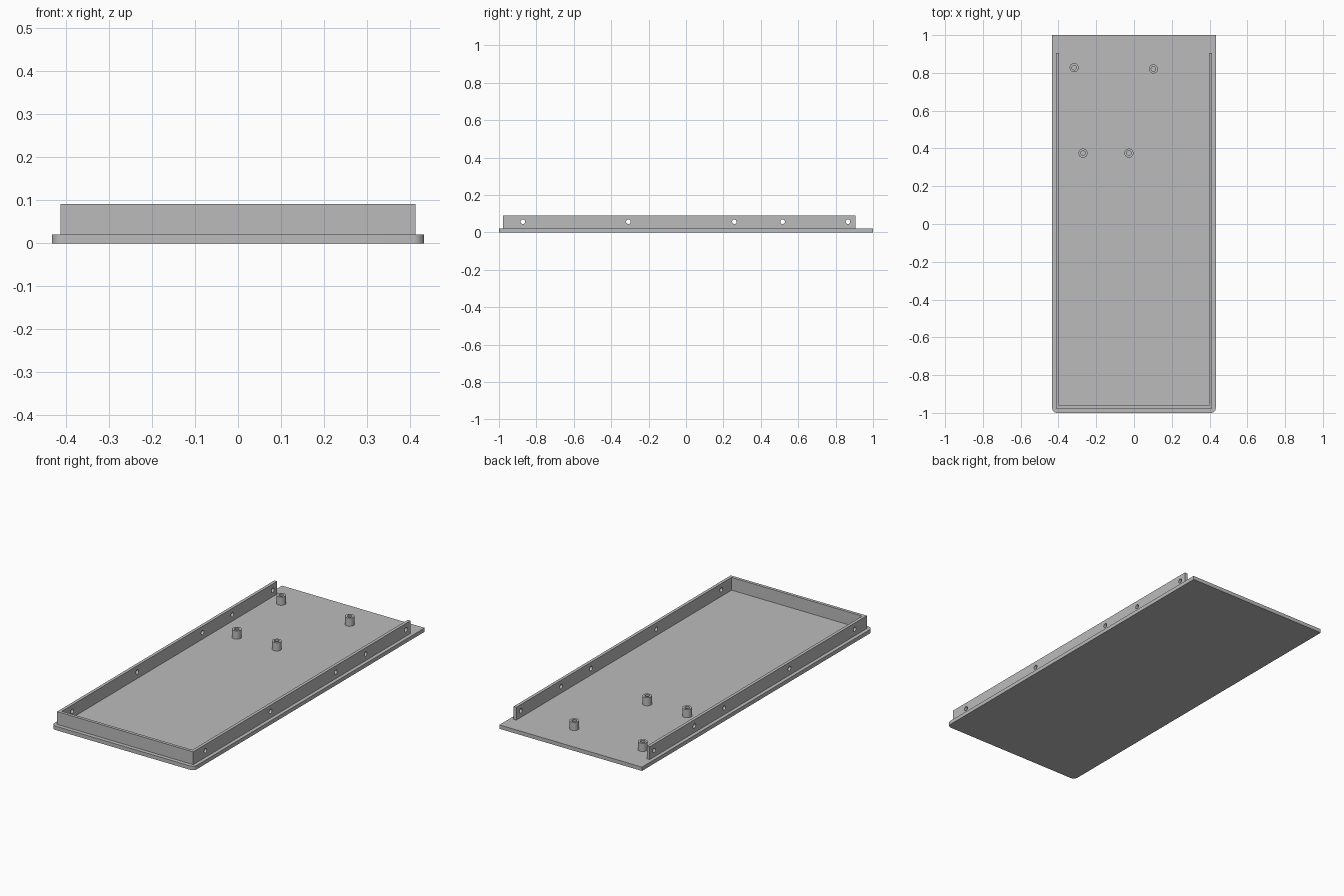
import bpy
import bmesh
from math import cos, sin, pi, radians
from mathutils import Matrix

cube = bpy.data.objects.get("Cube")
if cube:
    bpy.data.objects.remove(cube, do_unlink=True)

grey = bpy.data.materials.new("plain_grey")
grey.use_nodes = True
grey.diffuse_color = (0.5, 0.5, 0.5, 1)
grey.node_tree.nodes["Principled BSDF"].inputs["Base Color"].default_value = (0.5, 0.5, 0.5, 1)

HALF_X, HALF_Y, BASE_H = 0.433, 1.0, 0.021
WALL_X, WALL_FRONT, WALL_BACK, WALL_TOP, WALL_T = 0.413, -0.978, 0.905, 0.091, 0.017
HOLE_Z, HOLE_R = 0.057, 0.012
POST_R, POST_BORE, POST_H = 0.024, 0.012, 0.045


def finish(bm, name):
    bmesh.ops.recalc_face_normals(bm, faces=bm.faces)
    mesh = bpy.data.meshes.new(name)
    bm.to_mesh(mesh)
    bm.free()
    mesh.materials.append(grey)
    obj = bpy.data.objects.new(name, mesh)
    bpy.context.collection.objects.link(obj)
    return obj


def select_only(obj):
    bpy.ops.object.select_all(action='DESELECT')
    obj.select_set(True)
    bpy.context.view_layer.objects.active = obj


def extrude_outline(name, points, z0, z1):
    bm = bmesh.new()
    face = bm.faces.new([bm.verts.new((x, y, z0)) for x, y in points])
    result = bmesh.ops.extrude_face_region(bm, geom=[face])
    top = [v for v in result["geom"] if isinstance(v, bmesh.types.BMVert)]
    bmesh.ops.translate(bm, verts=top, vec=(0, 0, z1 - z0))
    return finish(bm, name)


# Base plate with rounded front corners
radius, steps = 0.025, 8
arc = [(HALF_X - radius + radius * cos(a), -HALF_Y + radius + radius * sin(a))
       for a in (-pi / 2 + pi / 2 * i / steps for i in range(steps + 1))]
outline = arc + [(HALF_X, HALF_Y), (-HALF_X, HALF_Y)] + [(-x, y) for x, y in reversed(arc)]
base = extrude_outline("base_plate", outline, 0, BASE_H)
select_only(base)
bpy.ops.object.shade_smooth_by_angle(angle=radians(30))

# U-shaped rim, open at the back
inner_x, inner_y = WALL_X - WALL_T, WALL_FRONT + WALL_T
right_half = [(WALL_X, WALL_FRONT), (WALL_X, WALL_BACK), (inner_x, WALL_BACK), (inner_x, inner_y)]
rim = extrude_outline("rim_wall", right_half + [(-x, y) for x, y in reversed(right_half)],
                      BASE_H, WALL_TOP)

# Screw holes through both side walls
bm = bmesh.new()
for y in (-0.872, -0.308, 0.258, 0.517, 0.866):
    bmesh.ops.create_cone(bm, cap_ends=True, segments=24, radius1=HOLE_R, radius2=HOLE_R, depth=1.2,
                          matrix=Matrix.Translation((0, y, HOLE_Z)) @ Matrix.Rotation(pi / 2, 4, 'Y'))
cutter = finish(bm, "screw_hole_cutter")
cutter.hide_render = True
select_only(rim)
cut = rim.modifiers.new("screw_holes", 'BOOLEAN')
cut.operation = 'DIFFERENCE'
cut.solver = 'EXACT'
cut.object = cutter
bpy.ops.object.modifier_apply(modifier=cut.name)
bpy.data.objects.remove(cutter, do_unlink=True)
select_only(rim)
bpy.ops.object.shade_smooth_by_angle(angle=radians(30))


# Hollow mounting posts
def mounting_post(name, x, y):
    bm = bmesh.new()
    profile = [(POST_BORE, 0), (POST_R, 0), (POST_R, POST_H), (POST_BORE, POST_H)]
    verts = [bm.verts.new((r, 0, z)) for r, z in profile]
    edges = [bm.edges.new((verts[i], verts[(i + 1) % 4])) for i in range(4)]
    bmesh.ops.spin(bm, geom=verts + edges, cent=(0, 0, 0), axis=(0, 0, 1),
                   angle=2 * pi, steps=32, use_merge=True)
    bmesh.ops.remove_doubles(bm, verts=bm.verts, dist=0.0001)
    post = finish(bm, name)
    post.location = (x, y, BASE_H)
    select_only(post)
    bpy.ops.object.shade_smooth_by_angle(angle=radians(30))


mounting_post("post_back_right", -0.317, 0.828)
mounting_post("post_back_left", 0.103, 0.821)
mounting_post("post_middle_right", -0.27, 0.375)
mounting_post("post_middle_left", -0.027, 0.375)
